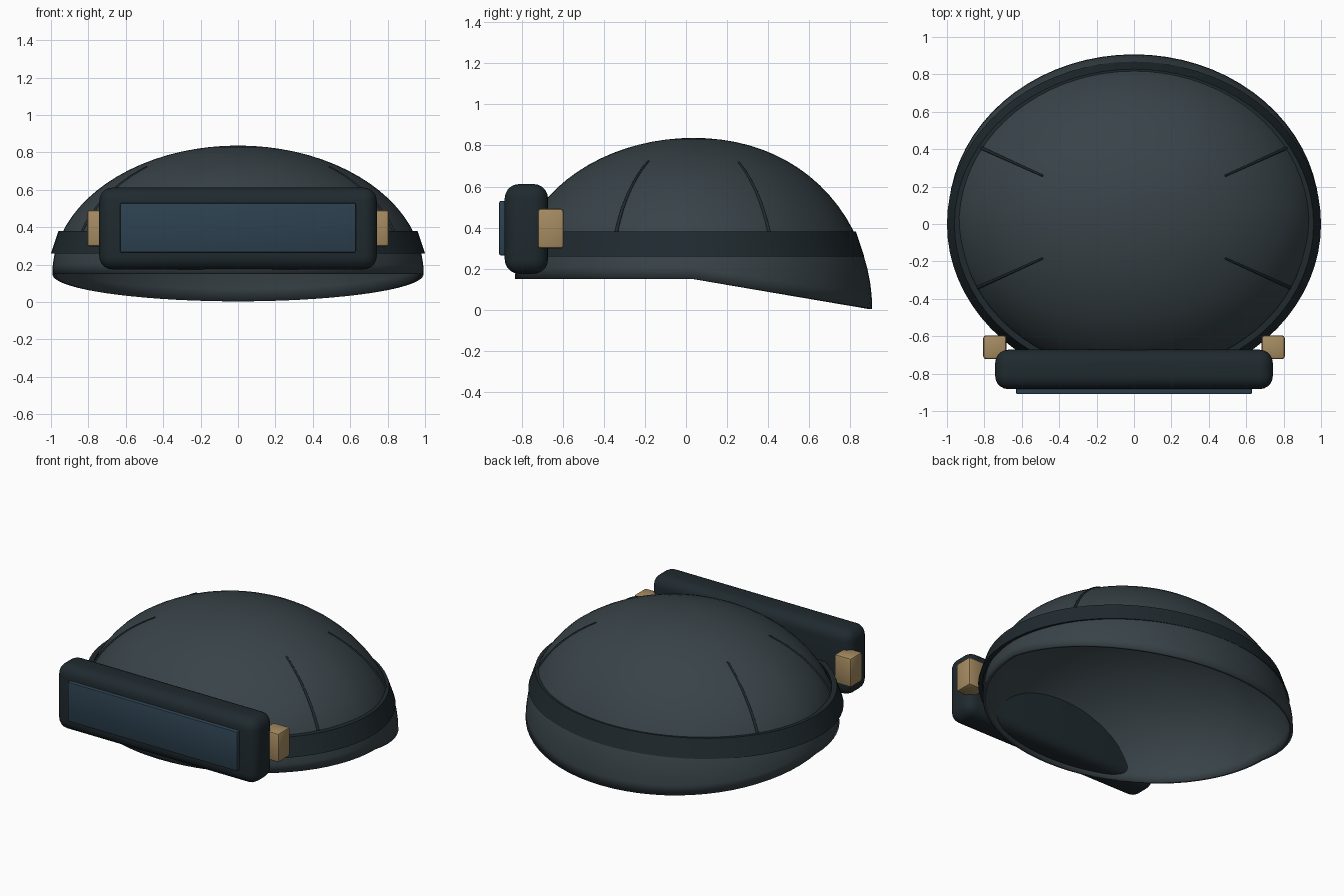
import bpy, bmesh
from math import sin, cos, pi, radians

if "Cube" in bpy.data.objects:
    bpy.data.objects.remove(bpy.data.objects["Cube"])

CY, RX, RY, Z0, H = 0.037, 0.993, 0.870, 0.15, 0.687


def material(name, rgb):
    m = bpy.data.materials.new(name)
    m.diffuse_color = (*rgb, 1)
    m.use_nodes = True
    m.node_tree.nodes["Principled BSDF"].inputs["Base Color"].default_value = m.diffuse_color
    return m


SHELL = material("shell_grey", (0.040, 0.056, 0.065))
DARK = material("dark_trim", (0.014, 0.023, 0.028))
GLASS = material("visor_glass", (0.026, 0.053, 0.080))
TAN = material("tan_mount", (0.38, 0.26, 0.12))


def dome_point(az, el):
    """Point on the dome; the rear half droops towards the nape."""
    x, y, n = RX * cos(az) * cos(el), RY * sin(az) * cos(el), sin(el)
    droop = 0.167 * max(y, 0) * (1 - n)
    return (x, CY + y, Z0 + H * n - droop)


def finish(name, bm, mat, angle=35):
    bmesh.ops.recalc_face_normals(bm, faces=bm.faces)
    me = bpy.data.meshes.new(name)
    bm.to_mesh(me)
    bm.free()
    ob = bpy.data.objects.new(name, me)
    bpy.context.collection.objects.link(ob)
    me.materials.append(mat)
    bpy.ops.object.select_all(action='DESELECT')
    bpy.context.view_layer.objects.active = ob
    ob.select_set(True)
    bpy.ops.object.shade_smooth_by_angle(angle=radians(angle))
    return ob


def bridge(bm, a, b):
    n = len(a)
    for i in range(n):
        bm.faces.new((a[i], a[(i + 1) % n], b[(i + 1) % n], b[i]))


def box(name, x, y, z, mat, bevel, segments):
    """Rounded box from (min, max) ranges."""
    bm = bmesh.new()
    bmesh.ops.create_cube(bm, size=1)
    for v in bm.verts:
        v.co = [(r[0] + r[1]) / 2 + c * (r[1] - r[0]) for r, c in zip((x, y, z), v.co)]
    bmesh.ops.bevel(bm, geom=bm.edges[:], offset=bevel, segments=segments,
                    profile=0.5, affect='EDGES')
    return finish(name, bm, mat)


# Helmet shell: open dome with a thin wall
SEG, RINGS = 72, 20
bm = bmesh.new()
rings = [[bm.verts.new(dome_point(2 * pi * i / SEG, pi / 2 * j / RINGS)) for i in range(SEG)]
         for j in range(RINGS)]
for a, b in zip(rings, rings[1:]):
    bridge(bm, a, b)
top = bm.verts.new(dome_point(0, pi / 2))
for i in range(SEG):
    bm.faces.new((rings[-1][i], rings[-1][(i + 1) % SEG], top))
shell = finish("helmet_shell", bm, SHELL)
wall = shell.modifiers.new("wall", 'SOLIDIFY')
wall.thickness = 0.02
wall.offset = -1

# Sloped band around the shell
bm = bmesh.new()
profile = [(1.0, 0.868, 0.26), (0.96, 0.828, 0.38), (0.927, 0.795, 0.38), (0.97, 0.845, 0.26)]
loops = [[bm.verts.new((rx * cos(2 * pi * i / SEG), ry * sin(2 * pi * i / SEG), z))
          for i in range(SEG)] for rx, ry, z in profile]
for k in range(4):
    bridge(bm, loops[k], loops[(k + 1) % 4])
finish("helmet_band", bm, DARK)

# Four seams running up the dome
for n, az in enumerate((27.3, 152.7, 207.3, 332.7)):
    cu = bpy.data.curves.new("seam", 'CURVE')
    cu.dimensions = '3D'
    cu.bevel_depth = 0.009
    cu.bevel_resolution = 2
    cu.use_fill_caps = True
    sp = cu.splines.new('POLY')
    sp.points.add(16)
    for i, p in enumerate(sp.points):
        p.co = (*dome_point(radians(az), radians(18.5 + 38 * i / 16)), 1)
        p.radius = 1 - 0.4 * i / 16
    cu.materials.append(DARK)
    bpy.context.collection.objects.link(bpy.data.objects.new(f"dome_seam_{n + 1}", cu))

# Visor housing, glass and side mounts
box("visor_housing", (-0.742, 0.742), (-0.883, -0.672), (0.175, 0.612), DARK, 0.07, 5)
box("visor_glass", (-0.63, 0.63), (-0.91, -0.86), (0.265, 0.53), GLASS, 0.008, 2)
for side, name in ((1, "right"), (-1, "left")):
    xs = sorted((side * 0.682, side * 0.806))
    box(f"{name}_mount", xs, (-0.722, -0.596), (0.298, 0.492), TAN, 0.014, 2)
